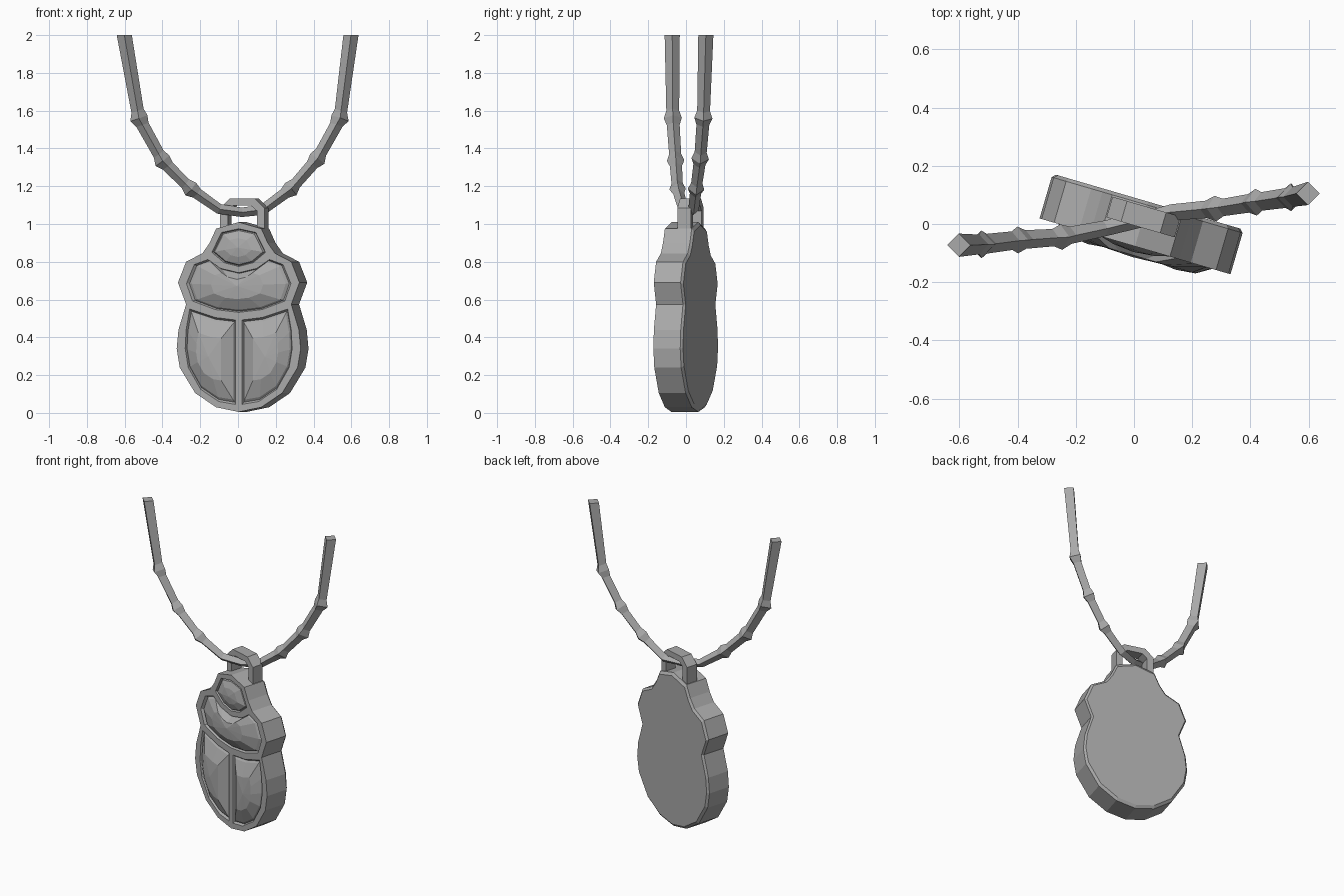
import bpy, bmesh
from math import radians
from mathutils import Vector, Matrix

if "Cube" in bpy.data.objects:
    bpy.data.objects.remove(bpy.data.objects["Cube"])

grey = bpy.data.materials.new("grey metal")
grey.use_nodes = True
grey.diffuse_color = (0.4, 0.4, 0.4, 1)
grey.node_tree.nodes["Principled BSDF"].inputs["Base Color"].default_value = (0.4, 0.4, 0.4, 1)

# The pendant hangs turned about the vertical axis; local y is its depth
TURN = Matrix.Translation((0.026, 0, 0)) @ Matrix.Rotation(radians(-16.3), 4, 'Z')
FRONT, BACK, FLOOR = -0.08, 0.08, -0.055


def make(name, bm, matrix=TURN):
    bmesh.ops.recalc_face_normals(bm, faces=bm.faces)
    mesh = bpy.data.meshes.new(name)
    bm.to_mesh(mesh)
    bm.free()
    mesh.materials.append(grey)
    ob = bpy.data.objects.new(name, mesh)
    ob.matrix_world = matrix
    bpy.context.collection.objects.link(ob)
    return ob


def mirrored(half):
    """Close a half outline that runs from the centre line back to it."""
    return half + [(-x, z) for x, z in reversed(half) if x > 0]


def bridge(bm, a, b):
    for i in range(len(a)):
        j = (i + 1) % len(a)
        bm.faces.new((a[i], a[j], b[j], b[i]))


def centre_of(loop):
    xs, zs = zip(*loop)
    return (min(xs) + max(xs)) / 2, (min(zs) + max(zs)) / 2


def scaled_ring(bm, loop, factor, y, centre):
    cx, cz = centre
    return [bm.verts.new((cx + (x - cx) * factor, y, cz + (z - cz) * factor)) for x, z in loop]


# Outlines of the body and its sunken cells
body = mirrored([(0, 1.01), (0.125, 0.975), (0.16, 0.9), (0.2, 0.845), (0.29, 0.8), (0.335, 0.69),
                 (0.29, 0.575), (0.332, 0.44), (0.342, 0.34), (0.325, 0.24), (0.24, 0.105),
                 (0.125, 0.03), (0, 0.005)])
head = mirrored([(0, 0.975), (0.095, 0.955), (0.148, 0.85), (0.08, 0.795), (0, 0.775)])
thorax = mirrored([(0, 0.742), (0.1, 0.765), (0.17, 0.812), (0.245, 0.785), (0.288, 0.685),
                   (0.255, 0.592), (0.13, 0.547), (0, 0.532)])
wing = [(0.018, 0.492), (0.13, 0.505), (0.27, 0.55), (0.29, 0.44), (0.295, 0.34), (0.278, 0.24),
        (0.21, 0.125), (0.11, 0.06), (0.018, 0.045)]
other_wing = [(-x, z) for x, z in wing]
cells = {"head": head, "thorax": thorax, "left_wing": wing, "right_wing": other_wing}

# Front frame: body outline filled around the cells
bm = bmesh.new()
edges = []
for loop in [body] + list(cells.values()):
    ring = [bm.verts.new((x, FRONT, z)) for x, z in loop]
    edges += [bm.edges.new((ring[i], ring[i - 1])) for i in range(len(ring))]
bmesh.ops.triangle_fill(bm, edges=edges, use_beauty=True, use_dissolve=False, normal=(0, -1, 0))


def inside(p, loop):
    hit = False
    for (x1, z1), (x2, z2) in zip(loop, loop[1:] + loop[:1]):
        if (z1 > p.z) != (z2 > p.z) and p.x < (x2 - x1) * (p.z - z1) / (z2 - z1) + x1:
            hit = not hit
    return hit


filled = [f for f in bm.faces if any(inside(f.calc_center_median(), c) for c in cells.values())]
bmesh.ops.delete(bm, geom=filled, context='FACES_ONLY')

# Side wall, bevelled back edge and flat back
centre = centre_of(body)
rings = [scaled_ring(bm, body, s, y, centre) for s, y in ((1, FRONT), (1, BACK - 0.012), (0.965, BACK))]
bridge(bm, rings[0], rings[1])
bridge(bm, rings[1], rings[2])
bm.faces.new(rings[2])
bmesh.ops.remove_doubles(bm, verts=bm.verts, dist=0.0005)
make("pendant_frame", bm)

# Domed cells: groove around the edge, then a faceted swelling
for name, loop in cells.items():
    bm = bmesh.new()
    centre = centre_of(loop)
    peak = -0.1 if name == "head" else -0.118
    steps = [(1, FRONT), (0.955, FLOOR - 0.012), (0.9, FRONT + 0.003), (0.5, peak + 0.007)]
    rings = [scaled_ring(bm, loop, s, y, centre) for s, y in steps]
    for a, b in zip(rings, rings[1:]):
        bridge(bm, a, b)
    tip = bm.verts.new((centre[0], peak, centre[1]))
    last = rings[-1]
    for i in range(len(last)):
        bm.faces.new((last[i - 1], last[i], tip))
    make(name, bm)

# Hanging loop: flat band bent over the top of the body
bm = bmesh.new()
outer = [(-0.122, 0.93), (-0.122, 1.085), (-0.07, 1.135), (0.07, 1.135), (0.122, 1.085), (0.122, 0.93)]
inner = [(-0.08, 0.93), (-0.08, 1.07), (-0.05, 1.098), (0.05, 1.098), (0.08, 1.07), (0.08, 0.93)]
sections = []
for (ox, oz), (ix, iz) in zip(outer, inner):
    sections.append([bm.verts.new(c) for c in ((ox, -0.012, oz), (ox, 0.062, oz),
                                               (ix, 0.062, iz), (ix, -0.012, iz))])
for a, b in zip(sections, sections[1:]):
    bridge(bm, a, b)
bm.faces.new(sections[0])
bm.faces.new(sections[-1])
make("hanging_loop", bm)

# Cord: four-sided sweep with knots; each stop is x, y, z, radius, knot
stops = [(-0.602, -0.073, 2, 0.04, 0), (-0.525, -0.07, 1.56, 0.034, 1), (-0.4, -0.055, 1.335, 0.032, 1),
         (-0.25, -0.045, 1.185, 0.03, 1), (-0.1, -0.015, 1.08, 0.027, 0), (0.02, 0.012, 1.062, 0.025, 0),
         (0.13, 0.04, 1.075, 0.028, 0), (0.28, 0.053, 1.185, 0.03, 1), (0.42, 0.075, 1.345, 0.032, 1),
         (0.54, 0.092, 1.56, 0.034, 1), (0.598, 0.105, 2, 0.04, 0)]
points = [Vector(s[:3]) for s in stops]
bm = bmesh.new()
sections = []
for i, stop in enumerate(stops):
    p, r = points[i], stop[3]
    end = i in (0, len(stops) - 1)
    before = (p - points[max(i - 1, 0)]).normalized()
    after = (points[min(i + 1, len(stops) - 1)] - p).normalized()
    along = (before + after).normalized()
    if end:
        along = Vector((0, 0, 1 if i else -1))
    side = Vector((0, 1, 0)).cross(along).normalized()
    depth = along.cross(side)
    trio = [(p - before * 0.04, r), (p, r + 0.014), (p + after * 0.04, r)]
    for c, rad in trio if stop[4] else [(p, r)]:
        sections.append([bm.verts.new(c + d * rad) for d in (side, depth, -side, -depth)])
for a, b in zip(sections, sections[1:]):
    bridge(bm, a, b)
bm.faces.new(sections[0])
bm.faces.new(sections[-1])
make("cord", bm, Matrix.Identity(4))
